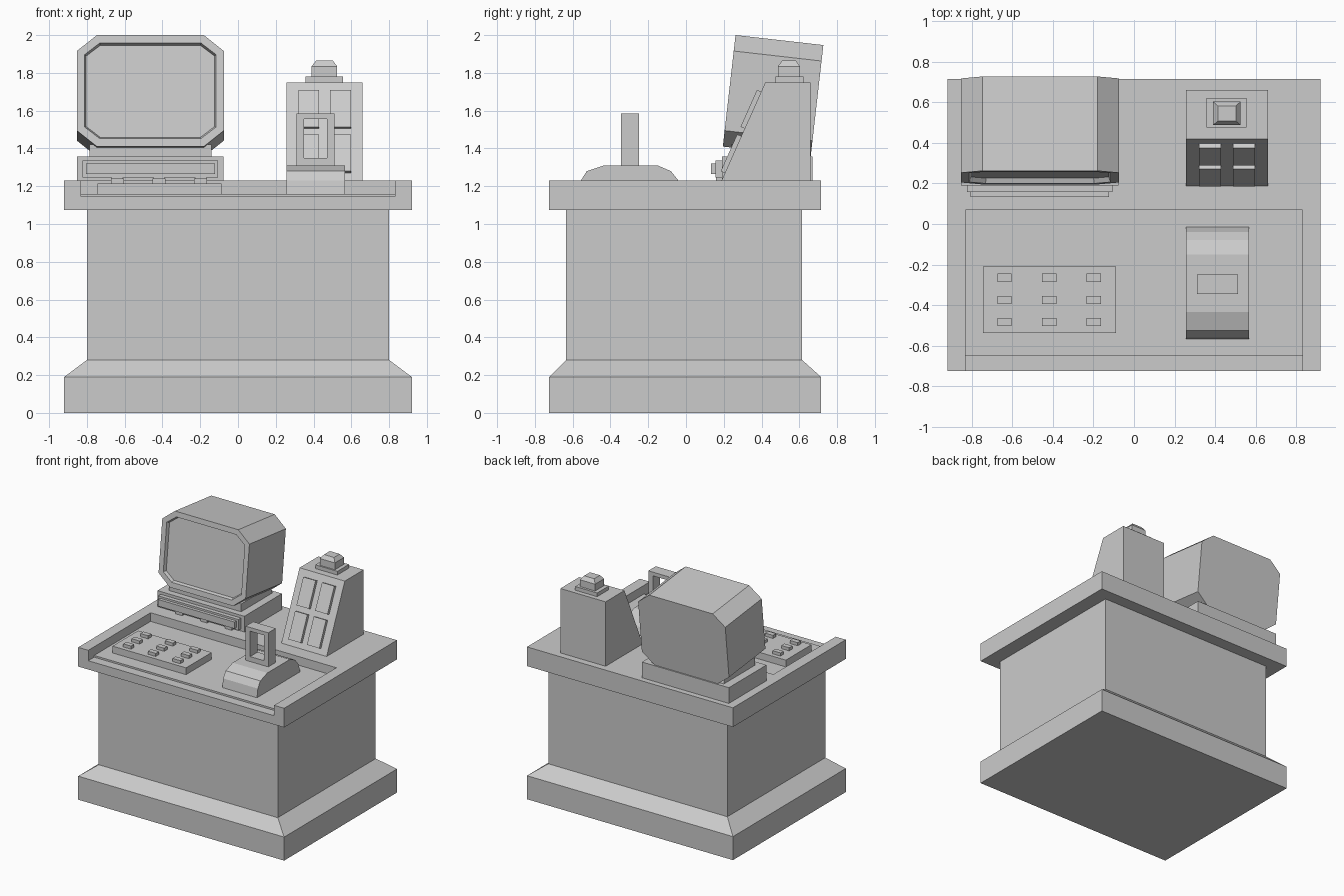
import bpy, bmesh
from math import radians
from mathutils import Matrix

cube = bpy.data.objects.get("Cube")
if cube:
    bpy.data.objects.remove(cube, do_unlink=True)

GREY = (0.6, 0.6, 0.6, 1)
mat = bpy.data.materials.new("light grey")
mat.use_nodes = True
mat.diffuse_color = GREY
mat.node_tree.nodes["Principled BSDF"].inputs["Base Color"].default_value = GREY


def finish(name, bm):
    bmesh.ops.recalc_face_normals(bm, faces=bm.faces)
    mesh = bpy.data.meshes.new(name)
    bm.to_mesh(mesh)
    bm.free()
    mesh.materials.append(mat)
    obj = bpy.data.objects.new(name, mesh)
    bpy.context.scene.collection.objects.link(obj)
    return obj


def loft(loops):
    """Skin a list of equal-length loops and cap both ends."""
    bm = bmesh.new()
    rows = [[bm.verts.new(p) for p in loop] for loop in loops]
    n = len(rows[0])
    for a, b in zip(rows, rows[1:]):
        for i in range(n):
            j = (i + 1) % n
            bm.faces.new((a[i], a[j], b[j], b[i]))
    bm.faces.new(rows[0])
    bm.faces.new(rows[-1])
    bmesh.ops.recalc_face_normals(bm, faces=bm.faces)
    return bm


def stack(name, *levels):
    """Rectangular sections (x0, x1, y0, y1, z) from bottom to top."""
    return finish(name, loft([[(x0, y0, z), (x1, y0, z), (x1, y1, z), (x0, y1, z)]
                              for x0, x1, y0, y1, z in levels]))


def box(name, x0, x1, y0, y1, z0, z1):
    return stack(name, (x0, x1, y0, y1, z0), (x0, x1, y0, y1, z1))


def side_prism(name, profile, x0, x1):
    """Extrude a (y, z) profile along x."""
    return finish(name, loft([[(x, y, z) for y, z in profile] for x in (x0, x1)]))


# Pedestal with flared plinth
W, FRONT, BACK = 0.92, -0.725, 0.715
stack("pedestal",
      (-W, W, FRONT, BACK, 0), (-W, W, FRONT, BACK, 0.19),
      (-0.8, 0.8, -0.635, 0.615, 0.28), (-0.8, 0.8, -0.635, 0.615, 1.08))

# Desk slab, raised U-shaped rim and sunken tray
TOP, LOW, FLOOR, TRAY, TRAY_BACK = 1.23, 1.146, 1.16, 0.83, 0.07
box("desk_slab", -W, W, FRONT, BACK, 1.075, LOW)
rim = [(-W, FRONT), (-TRAY, FRONT), (-TRAY, TRAY_BACK), (TRAY, TRAY_BACK),
       (TRAY, FRONT), (W, FRONT), (W, BACK), (-W, BACK)]
finish("desk_rim", loft([[(x, y, z) for x, y in rim] for z in (LOW, TOP)]))
box("tray_floor", -TRAY, TRAY, -0.65, TRAY_BACK, LOW, FLOOR)

# Key pad
box("key_pad", -0.745, -0.088, -0.537, -0.21, FLOOR, 1.215)
for x in (-0.638, -0.418, -0.198):
    for y in (-0.265, -0.375, -0.483):
        box("key", x - 0.035, x + 0.035, y - 0.02, y + 0.02, 1.21, 1.24)

# Lever housing and loop handle
side_prism("lever_housing",
           [(-0.567, FLOOR), (-0.557, 1.23), (-0.525, 1.28), (-0.435, 1.31),
            (-0.15, 1.31), (-0.08, 1.28), (-0.04, 1.23), (-0.015, FLOOR)], 0.257, 0.567)


def frame_loop(x0, x1, z0, z1, y):
    return [(x0, y, z0), (x1, y, z0), (x1, y, z1), (x0, y, z1)]


bm = bmesh.new()
outer, inner = (0.31, 0.512, 1.3, 1.585), (0.35, 0.472, 1.35, 1.555)
rows = [[bm.verts.new(p) for p in frame_loop(*r, y)]
        for r, y in ((outer, -0.345), (outer, -0.25), (inner, -0.25), (inner, -0.345))]
for k in range(4):
    a, b = rows[k], rows[(k + 1) % 4]
    for i in range(4):
        j = (i + 1) % 4
        bm.faces.new((a[i], a[j], b[j], b[i]))
finish("lever_handle", bm)

# Monitor stand with stepped front bar and neck
box("monitor_stand", -0.852, -0.076, 0.19, 0.67, TOP, 1.357)
box("stand_panel", -0.823, -0.107, 0.157, 0.2, 1.247, 1.335)
box("stand_bar", -0.805, -0.123, 0.132, 0.16, 1.266, 1.32)
stack("monitor_neck", (-0.785, -0.14, 0.24, 0.64, 1.35), (-0.785, -0.14, 0.24, 0.62, 1.42))
for x in (-0.64, -0.418, -0.198):
    box("stand_foot", x - 0.03, x + 0.03, 0.16, 0.2, TOP, 1.25)

# Monitor: tilted octagonal body with a recessed screen
HX, H, D, CX, CZ = 0.389, 0.594, 0.468, 0.106, 0.085
octagon = [(-HX, CZ), (CX - HX, 0), (HX - CX, 0), (HX, CZ),
           (HX, H - CZ), (HX - CX, H), (CX - HX, H), (-HX, H - CZ)]
bm = loft([[(x, y, z) for x, z in octagon] for y in (0, D)])
bm.normal_update()
screen = [f for f in bm.faces if f.normal.y < -0.9]
bmesh.ops.inset_region(bm, faces=screen, thickness=0.045)
bmesh.ops.inset_region(bm, faces=screen, thickness=0.01, depth=-0.025)
monitor = finish("monitor", bm)
monitor.data.transform(Matrix.Translation((-0.464, 0.195, 1.41))
                       @ Matrix.Rotation(radians(-6.5), 4, "X"))

# Sloped console with four raised panels
side_prism("console", [(0.188, TOP), (0.66, TOP), (0.66, 1.75), (0.42, 1.75)], 0.256, 0.66)


def on_slope(z, out):
    return (0.188 + (z - TOP) * 0.446 - 0.913 * out, z + 0.407 * out)


for x0, x1 in ((0.32, 0.43), (0.487, 0.597)):
    for z0, z1 in ((1.27, 1.465), (1.505, 1.7)):
        side_prism("console_panel",
                   [on_slope(z0, -0.01), on_slope(z0, 0.024),
                    on_slope(z1, 0.024), on_slope(z1, -0.01)], x0, x1)

# Push button on the console
box("button_plate", 0.358, 0.555, 0.475, 0.622, 1.745, 1.78)
stack("push_button",
      (0.39, 0.525, 0.487, 0.603, 1.775), (0.39, 0.525, 0.487, 0.603, 1.835),
      (0.413, 0.502, 0.508, 0.582, 1.865))
